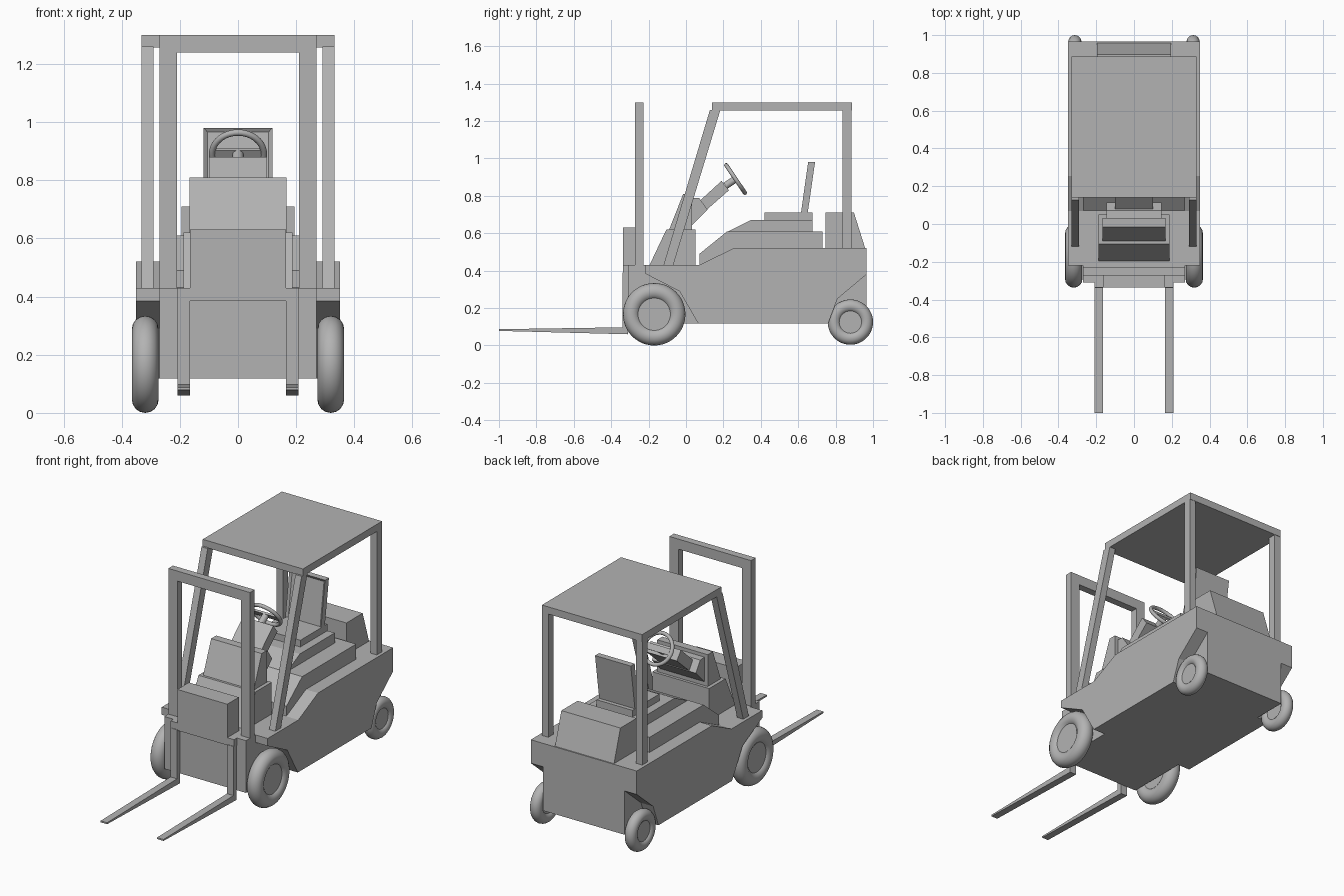
import bpy, bmesh, math
from mathutils import Matrix, Vector

if "Cube" in bpy.data.objects:
    bpy.data.objects.remove(bpy.data.objects["Cube"])

# One mid grey for the whole truck
grey = bpy.data.materials.new("mid_grey")
grey.diffuse_color = (.45, .45, .45, 1)
grey.use_nodes = True
grey.node_tree.nodes["Principled BSDF"].inputs["Base Color"].default_value = grey.diffuse_color


def finish(name, bm):
    bmesh.ops.recalc_face_normals(bm, faces=bm.faces)
    me = bpy.data.meshes.new(name)
    bm.to_mesh(me)
    bm.free()
    ob = bpy.data.objects.new(name, me)
    bpy.context.collection.objects.link(ob)
    return ob


def prism(name, pts, x0, x1):
    """Side profile of (y, z) points extruded from x0 to x1."""
    bm = bmesh.new()
    face = bm.faces.new([bm.verts.new((x0, y, z)) for y, z in pts])
    ext = bmesh.ops.extrude_face_region(bm, geom=[face])
    verts = [v for v in ext["geom"] if isinstance(v, bmesh.types.BMVert)]
    bmesh.ops.translate(bm, verts=verts, vec=(x1 - x0, 0, 0))
    return finish(name, bm)


def box(name, x0, x1, y0, y1, z0, z1):
    return prism(name, [(y0, z0), (y1, z0), (y1, z1), (y0, z1)], x0, x1)


def mirrored(ob):
    ob.modifiers.new("mirror", "MIRROR")
    return ob


def smooth(ob):
    bpy.ops.object.select_all(action="DESELECT")
    ob.select_set(True)
    bpy.context.view_layer.objects.active = ob
    bpy.ops.object.shade_smooth_by_angle(angle=math.radians(40))
    return ob


def ring(name, major, minor, loc, rot):
    bpy.ops.mesh.primitive_torus_add(major_radius=major, minor_radius=minor,
                                     major_segments=48, minor_segments=16)
    ob = bpy.context.object
    ob.name = name
    ob.data.transform(Matrix.Translation(loc) @ rot)
    return smooth(ob)


def disc(name, radius, depth, loc, rot):
    bpy.ops.mesh.primitive_cylinder_add(vertices=48, radius=radius, depth=depth)
    ob = bpy.context.object
    ob.name = name
    ob.data.transform(Matrix.Translation(loc) @ rot)
    return smooth(ob)


# Chassis: narrow core, with wider sides shaped by the wheel arches
prism("chassis_core", [(-.31, .118), (.965, .118), (.965, .52), (.255, .52), (.07, .43), (-.31, .43)],
      -.27, .27)
mirrored(prism("chassis_side", [(-.22, .43), (-.22, .385), (-.035, .29), (.065, .118), (.76, .118),
                                (.81, .25), (.965, .38), (.965, .52), (.255, .52), (.07, .43)],
               .27, .35))

# Wheels
sideways = Matrix.Rotation(math.pi / 2, 4, "Y")
for label, x, y, z, major, minor in (("front", .319, -.17, .167, .121, .046),
                                     ("rear", .313, .879, .125, .086, .035)):
    mirrored(ring(label + "_tyre", major, minor, Vector((x, y, z)), sideways))
    mirrored(disc(label + "_hub", major - minor * .75, minor * 1.3, Vector((x, y, z)), sideways))

# Mast
mirrored(box("mast_post", .21, .27, -.272, -.228, .43, 1.30))
box("mast_top_bar", -.21, .21, -.272, -.228, 1.24, 1.30)

# Fork carriage and forks
box("carriage", -.165, .165, -.337, -.228, .43, .63)
box("carriage_bar", -.21, .21, -.337, -.30, .385, .43)
mirrored(prism("fork", [(-1, .078), (-.31, .06), (-.31, .39), (-.34, .39), (-.34, .097), (-1, .087)],
               .165, .208))

# Overhead guard
box("guard_roof", -.331, .331, .14, .887, 1.257, 1.30)
mirrored(box("guard_rear_post", .29, .331, .837, .885, .52, 1.26))
mirrored(prism("guard_front_post", [(-.12, .43), (-.068, .43), (.184, 1.26), (.128, 1.26)],
               .29, .331))

# Front cowl and dashboard
prism("lower_cowl", [(-.195, .43), (.05, .43), (.05, .62), (-.105, .62)], -.188, .188)
prism("upper_cowl", [(-.09, .62), (.033, .62), (.033, .81), (-.015, .81)], -.167, .167)
prism("dashboard", [(.03, .64), (.115, .725), (.072, .787), (.03, .79)], -.145, .145)
prism("steering_column", [(.07, .77), (.19, .88), (.23, .83), (.11, .725)], -.1, .1)

# Steering wheel: a slim hub and two flat spokes
centre = Vector((0, .265, .89))
tilt = Matrix.Rotation(math.radians(-56), 4, "X")
axis = tilt @ Vector((0, 0, 1))
ring("steering_wheel", .089, .011, centre, tilt)
disc("steering_hub", .019, .07, centre - axis * .03, tilt)
spokes = box("steering_spokes", -.085, .085, -.018, .018, -.006, .006)
spokes.data.transform(Matrix.Translation(centre) @ tilt)

# Seat platform and seat
prism("seat_platform", [(.072, .43), (.73, .43), (.73, .61), (.22, .61), (.072, .49)], -.27, .27)
prism("seat_base", [(.225, .61), (.675, .61), (.675, .67), (.345, .67)], -.167, .167)
box("seat_cushion", -.118, .118, .42, .675, .67, .71)
back = prism("seat_back", [(.612, .69), (.648, .69), (.69, .98), (.653, .98)], -.118, .118)

# Recessed pad on the front of the backrest
bm = bmesh.new()
bm.from_mesh(back.data)
bm.normal_update()
front = min(bm.faces, key=lambda f: f.normal.y)
bmesh.ops.inset_region(bm, faces=[front], thickness=.018, depth=-.01)
bm.to_mesh(back.data)
bm.free()

# Rear engine cover
prism("rear_cover", [(.745, .52), (.958, .52), (.898, .71), (.745, .71)], -.195, .195)

for ob in bpy.data.objects:
    ob.data.materials.append(grey)
